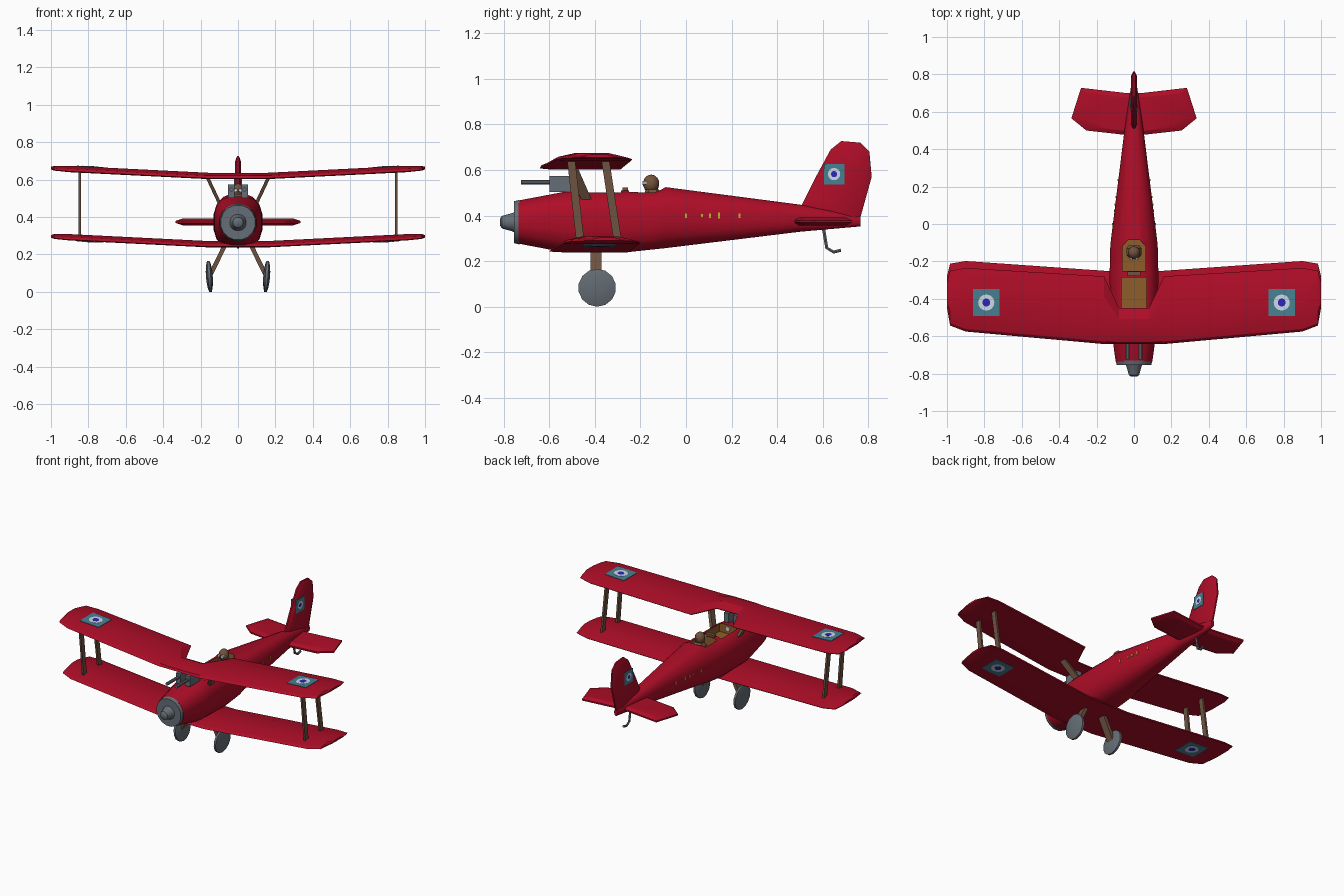
import bpy, bmesh, math
from mathutils import Vector, Matrix

if "Cube" in bpy.data.objects:
    bpy.data.objects.remove(bpy.data.objects["Cube"])


def material(name, r, g, b):
    m = bpy.data.materials.new(name)
    m.diffuse_color = (r, g, b, 1)
    m.use_nodes = True
    m.node_tree.nodes["Principled BSDF"].inputs["Base Color"].default_value = m.diffuse_color
    return m


RED = material("red paint", 0.42, 0.004, 0.02)
GREY = material("metal grey", 0.13, 0.155, 0.18)
WOOD = material("strut wood", 0.15, 0.085, 0.05)
TAN = material("cockpit tan", 0.27, 0.11, 0.025)
LEATHER = material("leather brown", 0.17, 0.085, 0.045)
TEAL = material("emblem teal", 0.06, 0.22, 0.29)
WHITE = material("emblem white", 0.65, 0.7, 0.82)
BLUE = material("emblem blue", 0.02, 0.02, 0.5)
YELLOW = material("yellow paint", 0.6, 0.45, 0.02)


def finish(name, bm, mat, angle=35):
    bmesh.ops.recalc_face_normals(bm, faces=bm.faces)
    me = bpy.data.meshes.new(name)
    bm.to_mesh(me)
    bm.free()
    me.materials.append(mat)
    me.shade_smooth()
    me.set_sharp_from_angle(angle=math.radians(angle))
    ob = bpy.data.objects.new(name, me)
    bpy.context.collection.objects.link(ob)
    return ob


def loft(name, rings, mat, angle=35):
    """Closed skin through equal-length rings of points."""
    bm = bmesh.new()
    rows = [[bm.verts.new(p) for p in r] for r in rings]
    n = len(rows[0])
    for a, b in zip(rows, rows[1:]):
        for i in range(n):
            bm.faces.new((a[i], a[(i + 1) % n], b[(i + 1) % n], b[i]))
    bm.faces.new(rows[0])
    bm.faces.new(rows[-1])
    return finish(name, bm, mat, angle)


def bar(name, a, b, wx, wy, mat):
    """Flat strut between two points with a level rectangular section."""
    sec = [(-wx, -wy), (wx, -wy), (wx, wy), (-wx, wy)]
    return loft(name, [[(p[0] + x / 2, p[1] + y / 2, p[2]) for x, y in sec] for p in (a, b)], mat)


def lathe(name, centre, axis, prof, mat, n=16, tilt=0.0):
    """Turned part along x or y; prof = (offset, radius)."""
    rings = []
    for o, r in prof:
        ring = []
        for i in range(n):
            t = math.tau * (i + 0.5) / n
            u, v = r * math.cos(t), r * math.sin(t)
            p = (o + tilt * v, u, v) if axis == 'x' else (u, o, v)
            ring.append(Vector(centre) + Vector(p))
        rings.append(ring)
    return loft(name, rings, mat)


def box(name, loc, size, mat):
    x, y, z = loc
    return bar(name, (x, y, z - size[2] / 2), (x, y, z + size[2] / 2), size[0], size[1], mat)


# Fuselage: y, half width, bottom, top, squareness
def section(y, w, lo, hi, e, n=16):
    ring = []
    for i in range(n):
        t = math.tau * (i + 0.5) / n
        c, s = math.cos(t), math.sin(t)
        ring.append((w * math.copysign(abs(c) ** (2 / e), c), y,
                     (lo + hi) / 2 + (hi - lo) / 2 * math.copysign(abs(s) ** (2 / e), s)))
    return ring


stations = [(-0.735, 0.1, 0.275, 0.468, 2.1), (-0.53, 0.128, 0.236, 0.507, 2.6),
            (-0.48, 0.13, 0.236, 0.512, 2.8), (-0.27, 0.132, 0.236, 0.512, 2.8),
            (-0.14, 0.13, 0.25, 0.51, 2.8), (-0.09, 0.126, 0.255, 0.527, 2.5),
            (0.5, 0.052, 0.328, 0.449, 2.4), (0.765, 0.012, 0.352, 0.4, 2.2)]
fuselage = loft("fuselage", [section(*s) for s in stations], RED)
fuselage.data.materials.append(TAN)

# Cockpit openings
front_hole = [(-0.068, -0.46), (0.068, -0.46), (0.068, -0.285), (-0.068, -0.285)]
rear_hole = [(-0.062, -0.25), (0.062, -0.25), (0.062, -0.12), (0.03, -0.085), (-0.03, -0.085), (-0.062, -0.12)]
for hole in (front_hole, rear_hole):
    cut = loft("cockpit_cutter", [[(x, y, z) for x, y in hole] for z in (0.45, 0.6)], RED)
    cut.data.materials.append(TAN)
    cut.data.polygons.foreach_set("material_index", [1] * len(cut.data.polygons))
    cut.hide_render = True
    mod = fuselage.modifiers.new("cut", 'BOOLEAN')
    mod.operation, mod.object, mod.solver = 'DIFFERENCE', cut, 'EXACT'
    bpy.context.view_layer.objects.active = fuselage
    bpy.ops.object.modifier_apply(modifier=mod.name)
    bpy.data.objects.remove(cut)
fuselage.data.set_sharp_from_angle(angle=math.radians(35))
box("windscreen", (0, -0.267, 0.515), (0.07, 0.024, 0.018), LEATHER)

# Nose ring and spinner
lathe("nose_ring", (0, 0, 0.371), 'y', [(-0.73, 0.1), (-0.755, 0.094)], GREY)
lathe("spinner", (0, 0, 0.371), 'y', [(-0.75, 0.047), (-0.765, 0.04), (-0.808, 0.028), (-0.816, 0.016)], GREY)

# Wings
AIRFOIL = [(0, 0.004), (0.04, 0.018), (0.25, 0.034), (0.7, 0.034), (1, 0.006), (0.98, 0), (0.7, 0), (0.2, 0)]


def base(x, z0):
    return z0 + max(0, abs(x) - 0.17) / 0.83 * 0.042


def wing(name, z0, plan):
    full = [(-x, a, b, k) for x, a, b, k in plan[::-1]] + plan
    rings = [[(x, a + (b - a) * u, base(x, z0) + 0.017 + (v - 0.017) * k) for u, v in AIRFOIL]
             for x, a, b, k in full]
    loft(name, rings, RED, 25)


Z_UP, Z_LOW = 0.603, 0.238
wing("upper_wing", Z_UP, [(0.08, -0.642, -0.45, 1), (0.16, -0.642, -0.28, 1), (0.9, -0.575, -0.235, 1),
                          (0.983, -0.543, -0.25, 0.75), (1.0, -0.45, -0.31, 0.4)])
wing("lower_wing", Z_LOW, [(0.06, -0.6, -0.25, 1), (0.16, -0.6, -0.25, 1), (0.9, -0.537, -0.198, 1),
                           (0.983, -0.505, -0.212, 0.75), (1.0, -0.41, -0.28, 0.4)])


# Tail surfaces: flat outline with raised middle
def lens(name, outline, place, thick):
    cx = sum(p[0] for p in outline) / len(outline)
    cy = sum(p[1] for p in outline) / len(outline)
    inner = [(cx + (x - cx) * 0.8, cy + (y - cy) * 0.8) for x, y in outline]
    loft(name, [[place(x, y, t) for x, y in o] for o, t in
                ((inner, -thick), (outline, -0.005), (outline, 0.005), (inner, thick))], RED, 25)


lens("fin", [(0.5, 0.4), (0.51, 0.45), (0.57, 0.57), (0.635, 0.69), (0.682, 0.727), (0.765, 0.72),
             (0.805, 0.68), (0.815, 0.57), (0.765, 0.39), (0.75, 0.36)], lambda a, b, t: (t, a, b), 0.017)
for s in (-1, 1):
    lens("tailplane", [(0, 0.47), (0.06, 0.478), (0.255, 0.5), (0.335, 0.565), (0.283, 0.728), (0.04, 0.7), (0, 0.7)],
         lambda a, b, t: (s * a, b, 0.374 + t), 0.018)


# Square emblems with round centres, built as thin plates
def emblem(name, loc, rot, half):
    m = Matrix.Translation(loc) @ rot
    for part, mat, r, n, h in (("square", TEAL, half * math.sqrt(2), 4, 0.006),
                               ("disc", WHITE, half * 0.6, 16, 0.008),
                               ("dot", BLUE, half * 0.3, 12, 0.0095)):
        bm = bmesh.new()
        bmesh.ops.create_cone(bm, cap_ends=True, segments=n, radius1=r, radius2=r, depth=h,
                              matrix=m @ Matrix.Rotation(math.pi / 4, 4, 'Z'))
        # keep the square aligned with its axes
        co = (m.inverted() @ bm.verts[:][0].co) if n == 4 else None
        if co is not None and min(abs(co.x), abs(co.y)) < half * 0.3:
            q = m @ Matrix.Rotation(math.pi / 4, 4, 'Z') @ m.inverted()
            bmesh.ops.transform(bm, matrix=q, verts=bm.verts)
        finish(name + "_" + part, bm, mat)


for s in (-1, 1):
    lean = Matrix.Rotation(-s * math.atan(0.0506), 4, 'Y')
    emblem("upper_wing_emblem", (s * 0.79, -0.42, base(0.79, Z_UP) + 0.034), lean, 0.072)
    emblem("lower_wing_emblem", (s * 0.79, -0.38, base(0.79, Z_LOW)), lean, 0.072)
    emblem("fin_emblem", (s * 0.0165, 0.65, 0.582), Matrix.Rotation(math.pi / 2, 4, 'Y'), 0.045)

    # Wing struts and centre struts
    bar("front_wing_strut", (s * 0.845, -0.505, 0.65), (s * 0.845, -0.465, 0.295), 0.013, 0.035, WOOD)
    bar("rear_wing_strut", (s * 0.845, -0.355, 0.65), (s * 0.845, -0.3, 0.29), 0.013, 0.035, WOOD)
    bar("centre_strut", (s * 0.165, -0.5, 0.615), (s * 0.09, -0.43, 0.455), 0.02, 0.045, WOOD)

    # Landing gear
    bar("gear_leg", (s * 0.07, -0.395, 0.25), (s * 0.15, -0.395, 0.085), 0.026, 0.05, WOOD)
    lathe("wheel", (s * 0.153, -0.39, 0.083), 'x',
          [(-0.018, 0.025), (-0.013, 0.062), (-0.007, 0.083), (0.007, 0.083), (0.013, 0.062), (0.018, 0.025)],
          GREY, 14, s * 0.07)

    # Guns on the nose
    box("gun_body", (s * 0.035, -0.545, 0.538), (0.035, 0.11, 0.07), GREY)
    lathe("gun_barrel", (s * 0.035, 0, 0.547), 'y', [(-0.725, 0.011), (-0.58, 0.011)], GREY, 8)

    # Pilot goggles
    lathe("goggle", (s * 0.014, 0, 0.543), 'y', [(-0.192, 0.009), (-0.17, 0.012)], WHITE, 8)

    # Plain yellow flecks on the fuselage side
    for y, h in ((0, 0.02), (0.07, 0.012), (0.105, 0.02), (0.145, 0.025), (0.235, 0.02)):
        w = 0.127 - (y + 0.09) * 0.125
        box("yellow_fleck", (s * (w - 0.002), y, 0.4), (0.006, 0.01, h), YELLOW)

# Pilot head
bm = bmesh.new()
bmesh.ops.create_uvsphere(bm, u_segments=10, v_segments=7, radius=1,
                          matrix=Matrix.Translation((0, -0.153, 0.54)) @ Matrix.Diagonal((0.034, 0.036, 0.04, 1)))
finish("pilot_head", bm, LEATHER)
lathe("pilot_body", (0, 0, 0.48), 'y', [(-0.18, 0.03), (-0.165, 0.042), (-0.13, 0.042), (-0.115, 0.03)], LEATHER, 10)

# Instrument dial in the front cockpit
lathe("dial", (0, 0, 0.485), 'y', [(-0.462, 0.014), (-0.454, 0.014)], WHITE, 10)

# Tail skid
skid = [(0.603, 0.345), (0.618, 0.258), (0.648, 0.24), (0.68, 0.248)]
rings = []
for i, (y, z) in enumerate(skid):
    a, b = skid[max(i - 1, 0)], skid[min(i + 1, 3)]
    d = Vector((0, b[0] - a[0], b[1] - a[1])).normalized()
    side = Vector((1, 0, 0)).cross(d)
    rings.append([Vector((0, y, z)) + 0.008 * (Vector((math.cos(t), 0, 0)) + side * math.sin(t))
                  for t in (math.tau * k / 6 for k in range(6))])
loft("tail_skid", rings, GREY)
